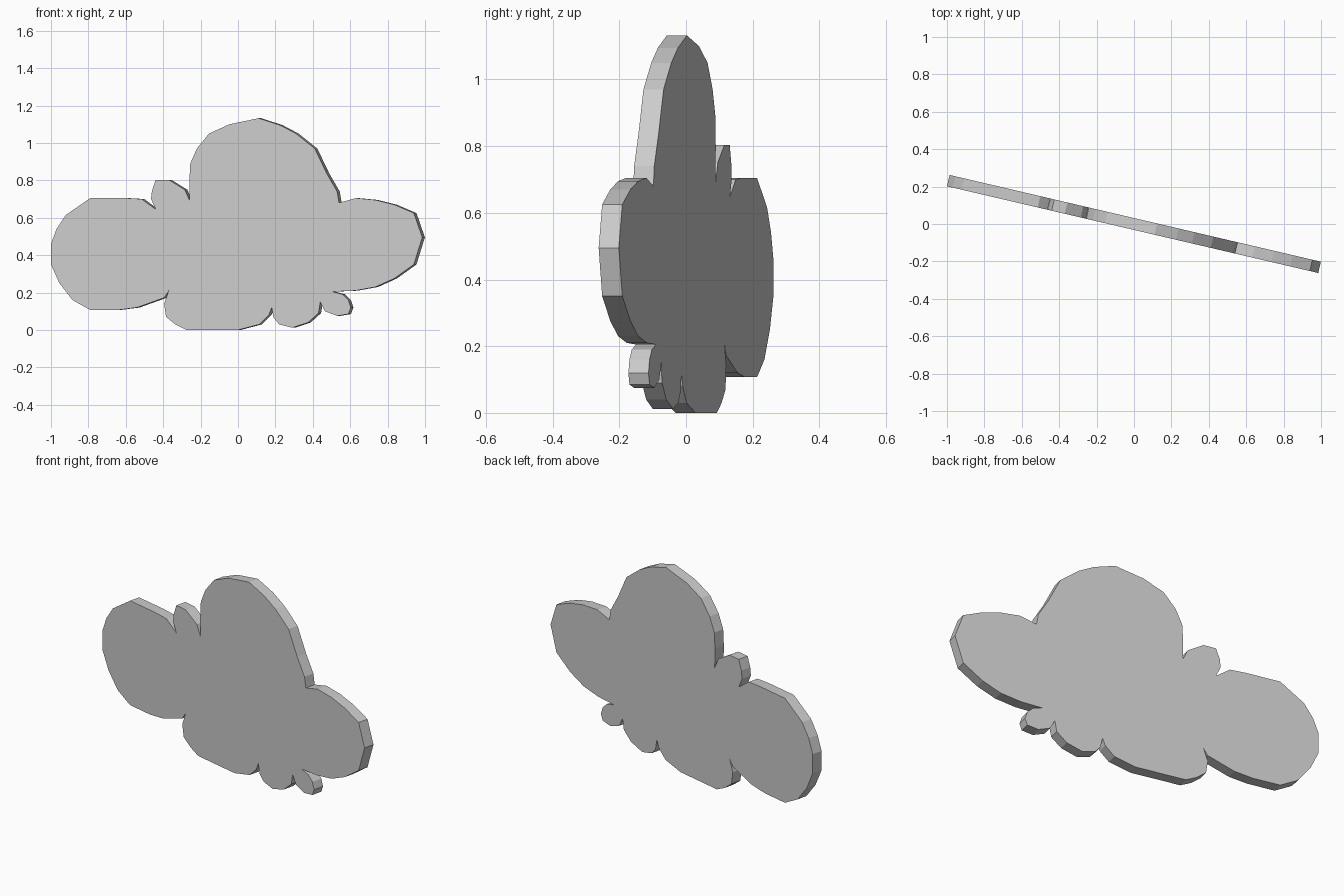
import bpy, bmesh, math
from mathutils import Matrix

if "Cube" in bpy.data.objects:
    bpy.data.objects.remove(bpy.data.objects["Cube"])

ANGLE = math.radians(-13.15)   # turn of the whole panel about z
THICK = 0.062

# Front outline, one short profile per puff, going clockwise (x, z)
left_puff = [(-.37, .21), (-.395, .172), (-.54, .12), (-.64, .107), (-.79, .107),
             (-.885, .16), (-.955, .25), (-1, .35), (-1, .46), (-.97, .54),
             (-.92, .615), (-.79, .705), (-.60, .705), (-.515, .70), (-.44, .645)]
small_top_puff = [(-.465, .70), (-.46, .745), (-.44, .803), (-.37, .803),
                  (-.285, .75), (-.258, .69)]
top_puff = [(-.26, .80), (-.255, .89), (-.22, .97), (-.155, 1.05), (-.045, 1.10),
            (.11, 1.132), (.225, 1.095), (.31, 1.05), (.41, .97), (.475, .835),
            (.53, .74), (.54, .68)]
right_puff = [(.63, .705), (.735, .695), (.835, .67), (.94, .625), (.985, .495),
              (.94, .35), (.835, .275), (.735, .23), (.625, .21), (.505, .205)]
small_right_puff = [(.56, .19), (.59, .16), (.603, .12), (.59, .085), (.53, .075),
                    (.465, .10), (.44, .15)]
small_low_puff = [(.43, .09), (.375, .04), (.29, .012), (.22, .03), (.19, .065), (.18, .12)]
base_puff = [(.165, .08), (.115, .03), (0, 0), (-.275, 0), (-.335, .03),
             (-.385, .07), (-.395, .14)]
outline = (left_puff + small_top_puff + top_puff + right_puff
           + small_right_puff + small_low_puff + base_puff)

# Flat cloud panel: outline face extruded to a slab, then turned
bm = bmesh.new()
shift = THICK / 2 * math.sin(-ANGLE)
face = bm.faces.new([bm.verts.new(((x + shift) / math.cos(ANGLE), -THICK / 2, z))
                     for x, z in outline])
ext = bmesh.ops.extrude_face_region(bm, geom=[face], use_keep_orig=True)
moved = [e for e in ext["geom"] if isinstance(e, bmesh.types.BMVert)]
bmesh.ops.translate(bm, verts=moved, vec=(0, THICK, 0))
bmesh.ops.rotate(bm, verts=bm.verts, cent=(0, 0, 0), matrix=Matrix.Rotation(ANGLE, 3, 'Z'))
bmesh.ops.recalc_face_normals(bm, faces=bm.faces)
mesh = bpy.data.meshes.new("cloud_panel")
bm.to_mesh(mesh)
bm.free()
bpy.context.collection.objects.link(bpy.data.objects.new("cloud_panel", mesh))
